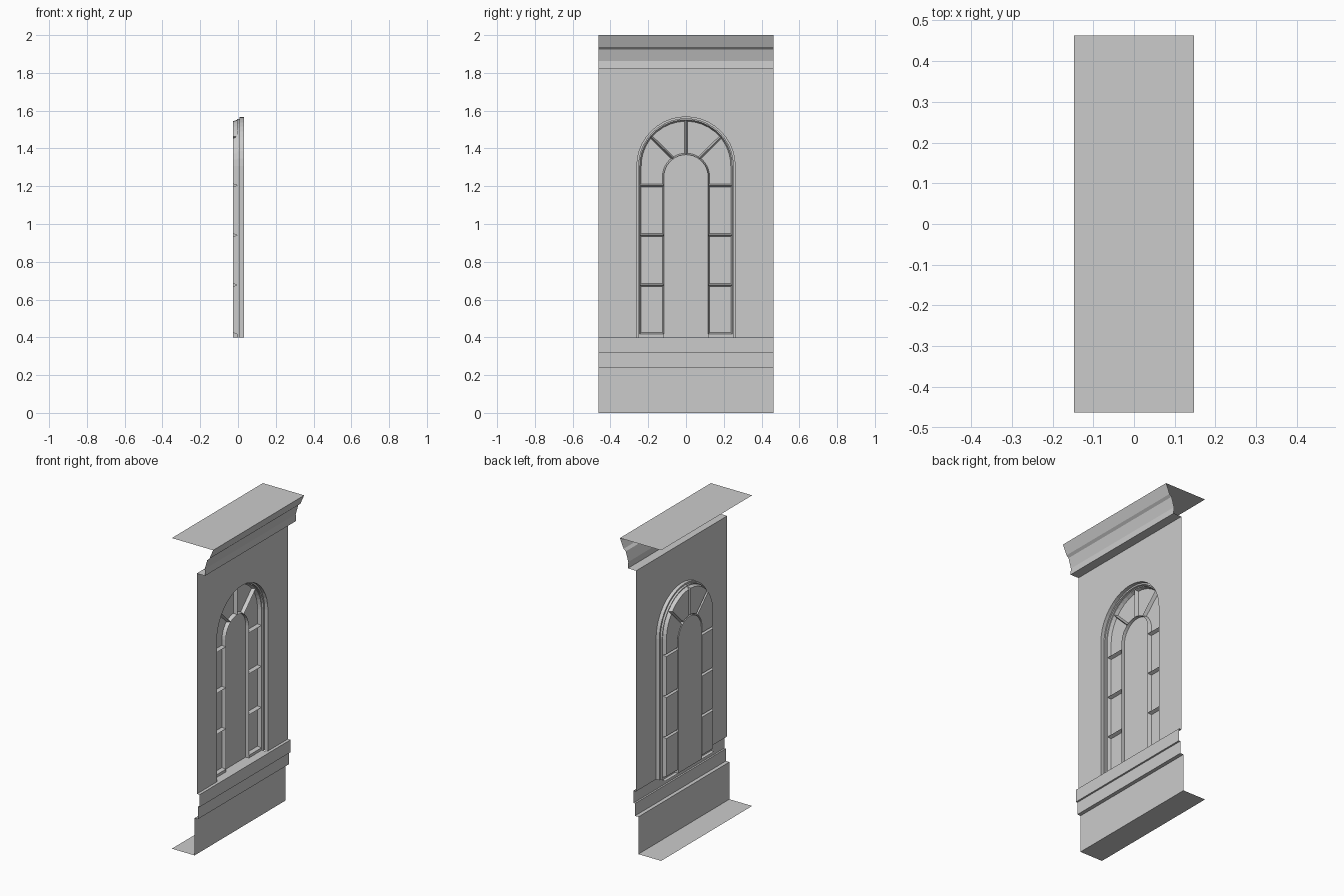
import bpy
import bmesh
from math import sin, cos, pi, radians

cube = bpy.data.objects.get("Cube")
if cube:
    bpy.data.objects.remove(cube, do_unlink=True)

stone = bpy.data.materials.new("pale_grey_stone")
stone.use_nodes = True
GREY = (0.6, 0.6, 0.6, 1)
stone.diffuse_color = GREY
stone.node_tree.nodes["Principled BSDF"].inputs["Base Color"].default_value = GREY

HALF = 0.463                 # half the bay width
WALL, FRAME, PANE = 0.031, -0.005, -0.027   # depth of each layer
SILL, TOP = 0.4, 1.82        # wall bottom and top
OUT_Z, IN_Z = 1.307, 1.25    # arch springing heights
OUT_R, IN_R = 0.245, 0.117   # glazing outer and inner radii


def finish(name, bm):
    mesh = bpy.data.meshes.new(name)
    bm.to_mesh(mesh)
    bm.free()
    mesh.materials.append(stone)
    obj = bpy.data.objects.new(name, mesh)
    bpy.context.collection.objects.link(obj)
    return obj


def strip(bm, a, b):
    """Quads between two rows of points."""
    ra = [bm.verts.new(p) for p in a]
    rb = [bm.verts.new(p) for p in b]
    for i in range(len(a) - 1):
        bm.faces.new((ra[i], ra[i + 1], rb[i + 1], rb[i]))


def sweep(name, profile, half=HALF):
    """Run an (x, z) profile along the width of the bay."""
    bm = bmesh.new()
    strip(bm, [(x, -half, z) for x, z in profile], [(x, half, z) for x, z in profile])
    bmesh.ops.remove_doubles(bm, verts=bm.verts, dist=1e-5)
    return finish(name, bm)


def arc(r, zc, a, b, n):
    return [(r * cos(radians(a + (b - a) * i / n)),
             zc + r * sin(radians(a + (b - a) * i / n))) for i in range(n + 1)]


def arch(r, zc):
    """Round-headed opening outline from the right foot to the left foot."""
    return [(r, SILL)] + arc(r, zc, 0, 180, 20) + [(-r, SILL)]


def sheet(bm, x, outline):
    """Flat face at depth x, turned to face +x."""
    f = bm.faces.new([bm.verts.new((x, y, z)) for y, z in outline])
    f.normal_update()
    if f.normal.x < 0:
        f.normal_flip()
    return f


def reveal(bm, profile, zc):
    """Stepped arch moulding from (radius, depth) pairs."""
    rows = [[(x, y, z) for y, z in arch(r, zc)] for r, x in profile]
    for a, b in zip(rows, rows[1:]):
        strip(bm, a, b)
    bmesh.ops.remove_doubles(bm, verts=bm.verts, dist=1e-5)


# Horizontal mouldings and end planes
sweep("base_plinth", [(-0.147, 0), (0.015, 0), (0.015, 0.24), (0.039, 0.24),
                      (0.039, 0.32), (0.05, 0.32), (0.05, SILL), (WALL, SILL)])
sweep("cornice", [(WALL, TOP), (0.09, TOP), (0.087, 1.862), (0.105, 1.925),
                  (0.12, 1.938), (0.147, 2), (-0.147, 2)])
sweep("window_floor", [(WALL, SILL), (PANE, SILL)], 0.25)

# Wall with the arched opening
bm = bmesh.new()
sheet(bm, WALL, arch(0.26, OUT_Z) + [(-HALF, SILL), (-HALF, TOP), (HALF, TOP), (HALF, SILL)])
bmesh.ops.triangulate(bm, faces=bm.faces[:])
finish("wall", bm)

# Stepped surround
bm = bmesh.new()
reveal(bm, [(0.26, WALL), (0.26, 0.008), (0.25, 0.008), (0.25, FRAME), (OUT_R, FRAME)], OUT_Z)
finish("window_surround", bm)

# Central arched panel and its reveal
bm = bmesh.new()
reveal(bm, [(IN_R, FRAME), (IN_R, PANE)], IN_Z)
sheet(bm, PANE, arch(IN_R, IN_Z))
finish("central_panel", bm)

# Glazing: each cell is inset so the borders form the bars
levels = [0.417, 0.677, 0.941, 1.205]
cells = [[(IN_R, a), (OUT_R, a), (OUT_R, b), (IN_R, b)] for a, b in zip(levels, levels[1:])]
cells.append([(OUT_R, levels[-1])] + arc(OUT_R, OUT_Z, 0, 40, 5)
             + arc(IN_R, IN_Z, 55, 0, 5) + [(IN_R, levels[-1])])
cells.append(arc(OUT_R, OUT_Z, 40, 90, 5) + arc(IN_R, IN_Z, 90, 55, 4))

bm = bmesh.new()
panes = [sheet(bm, FRAME, [(s * y, z) for y, z in cell]) for s in (1, -1) for cell in cells]
bmesh.ops.inset_individual(bm, faces=panes, thickness=0.008,
                           depth=PANE - FRAME, use_even_offset=True)
for s in (1, -1):
    sheet(bm, FRAME, [(s * IN_R, SILL), (s * OUT_R, SILL),
                      (s * OUT_R, levels[0]), (s * IN_R, levels[0])])
finish("glazing_bars_and_panes", bm)
